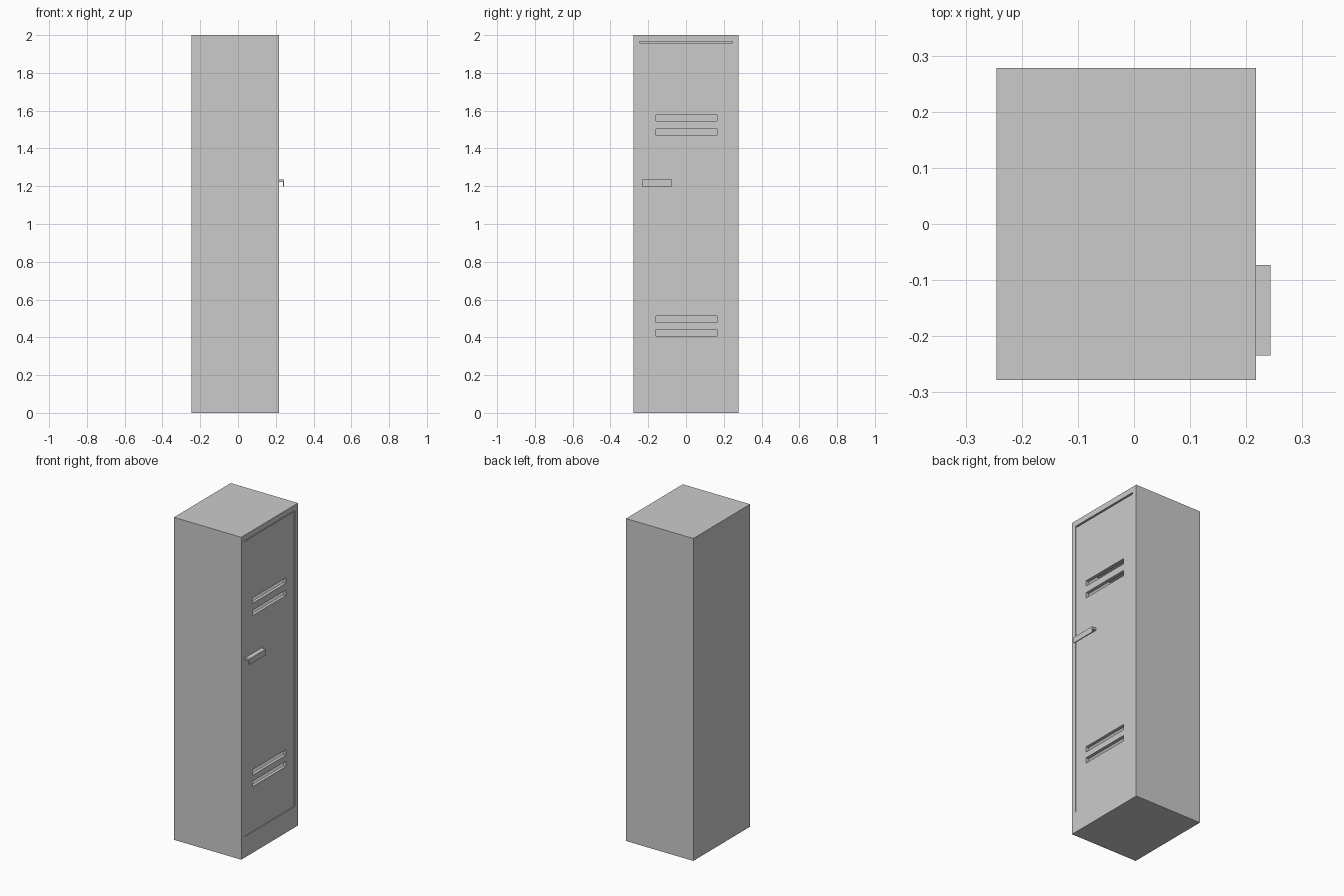
import bpy, bmesh
from mathutils import Matrix, Vector

if "Cube" in bpy.data.objects:
    bpy.data.objects.remove(bpy.data.objects["Cube"])


def boxes(name, ranges, cutter=False):
    """One object made of boxes given as (x0, x1, y0, y1, z0, z1)."""
    bm = bmesh.new()
    for x0, x1, y0, y1, z0, z1 in ranges:
        size = Vector((x1 - x0, y1 - y0, z1 - z0, 1))
        mid = Vector((x0 + x1, y0 + y1, z0 + z1)) / 2
        bmesh.ops.create_cube(
            bm, size=1, matrix=Matrix.Translation(mid) @ Matrix.Diagonal(size))
    mesh = bpy.data.meshes.new(name)
    bm.to_mesh(mesh)
    bm.free()
    ob = bpy.data.objects.new(name, mesh)
    bpy.context.collection.objects.link(ob)
    if cutter:
        ob.hide_render = True
        ob.hide_set(True)
        ob.display_type = 'WIRE'
    return ob


def cut(ob, cutter):
    mod = ob.modifiers.new("cut", 'BOOLEAN')
    mod.operation = 'DIFFERENCE'
    mod.solver = 'EXACT'
    mod.object = cutter


X0, X1, Y = -0.245, 0.217, 0.278      # cabinet extents
OPEN_Y, FLOOR, CEIL = 0.247, 0.13, 1.965
FACE = X1 - 0.004                     # door sits slightly inset

# Hollow cabinet, open toward +x
cabinet = boxes("cabinet", [(X0, X1, -Y, Y, 0, 2)])
cut(cabinet, boxes("cavity_cutter",
                   [(X0 + 0.025, X1 + 0.1, -OPEN_Y, OPEN_Y, FLOOR, CEIL)], True))

# Door with two pairs of vent slots and a thin gap above it
door = boxes("door", [(FACE - 0.02, FACE, -OPEN_Y, OPEN_Y, FLOOR, CEIL - 0.007)])
slots = [(0.1, 0.3, -0.16, 0.165, z, z + 0.034) for z in (0.407, 0.478, 1.468, 1.544)]
cut(door, boxes("vent_cutter", slots, True))

# Inner shelf, seen through the upper vents
boxes("shelf", [(X0 + 0.025, FACE - 0.025, -OPEN_Y, OPEN_Y, 1.695, 1.715)])

# Handle: L-shaped profile run along the door
profile = [(FACE, 1.235), (0.243, 1.235), (0.243, 1.199),
           (0.237, 1.199), (0.237, 1.222), (FACE, 1.222)]
bm = bmesh.new()
face = bm.faces.new([bm.verts.new((x, -0.234, z)) for x, z in profile])
ext = bmesh.ops.extrude_face_region(bm, geom=[face], use_keep_orig=True)
bmesh.ops.translate(bm, vec=(0, 0.161, 0),
                    verts=[v for v in ext["geom"] if isinstance(v, bmesh.types.BMVert)])
bmesh.ops.recalc_face_normals(bm, faces=bm.faces)
mesh = bpy.data.meshes.new("handle")
bm.to_mesh(mesh)
bm.free()
bpy.context.collection.objects.link(bpy.data.objects.new("handle", mesh))
